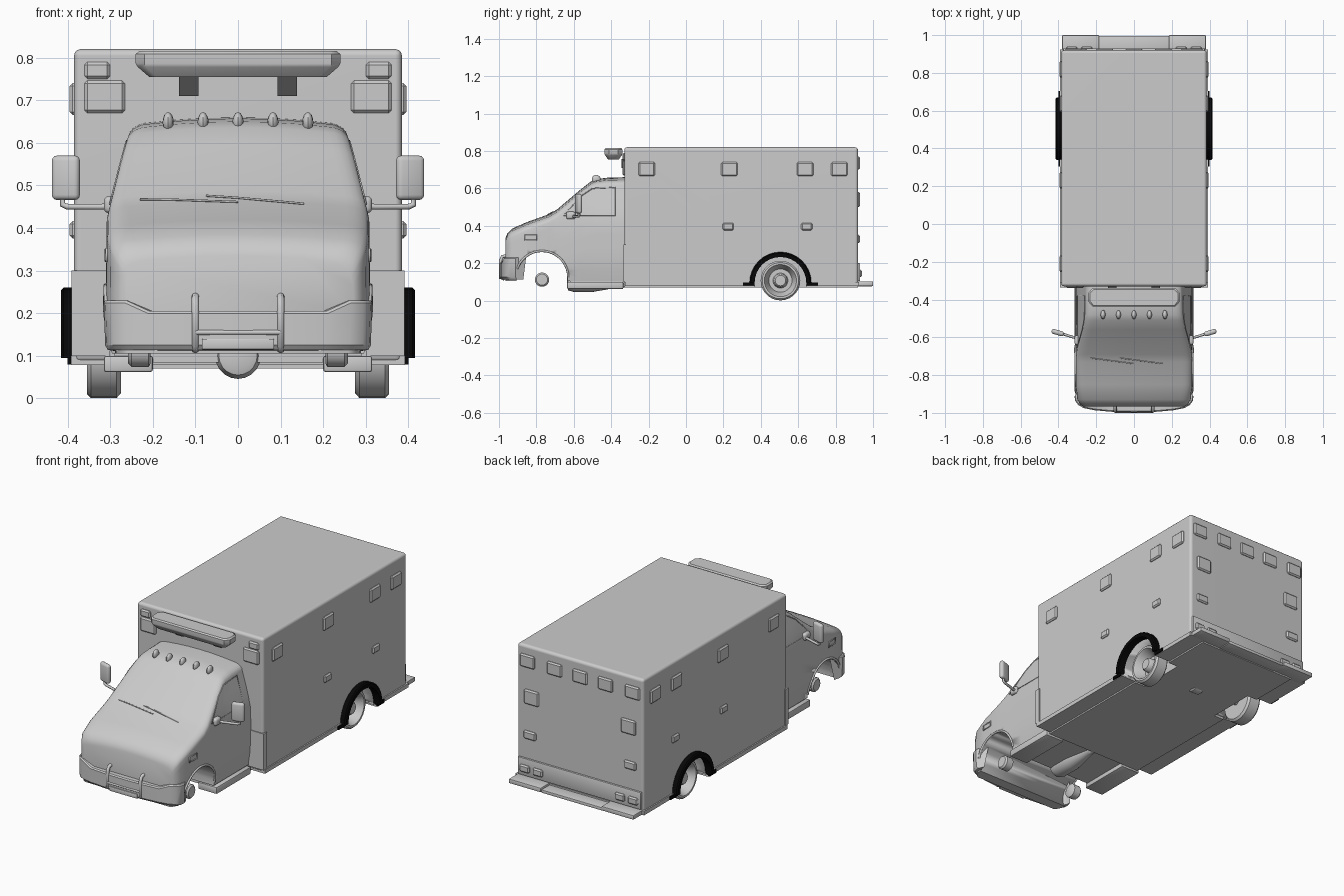
import bpy, bmesh, math
from mathutils import Vector

old = bpy.data.objects.get("Cube")
if old:
    bpy.data.objects.remove(old, do_unlink=True)


def material(name, v):
    m = bpy.data.materials.new(name)
    m.use_nodes = True
    m.diffuse_color = (v, v, v, 1)
    m.node_tree.nodes["Principled BSDF"].inputs["Base Color"].default_value = (v, v, v, 1)
    return m


GREY = material("body grey", 0.6)
DARK = material("bracket dark grey", 0.075)
BLACK = material("black rubber", 0.002)


def finish(bm, name, mat=GREY, smooth=True):
    bmesh.ops.recalc_face_normals(bm, faces=bm.faces)
    me = bpy.data.meshes.new(name)
    bm.to_mesh(me)
    bm.free()
    ob = bpy.data.objects.new(name, me)
    bpy.context.collection.objects.link(ob)
    me.materials.append(mat)
    if smooth:
        bpy.ops.object.select_all(action='DESELECT')
        ob.select_set(True)
        bpy.context.view_layer.objects.active = ob
        bpy.ops.object.shade_smooth_by_angle(angle=math.radians(35))
    return ob


def box(name, x, y, z, mat=GREY, bevel=0.0, seg=2):
    """Box from (min, max) ranges; one-segment bevels stay flat."""
    bm = bmesh.new()
    bmesh.ops.create_cube(bm, size=1)
    for v in bm.verts:
        for i, r in enumerate((x, y, z)):
            v.co[i] = r[0] if v.co[i] < 0 else r[1]
    if bevel:
        bmesh.ops.bevel(bm, geom=bm.edges[:], offset=bevel, segments=seg,
                        profile=0.5, affect='EDGES')
    return finish(bm, name, mat, bevel > 0 and seg > 1)


def loft(name, rings, mat=GREY):
    """Skin a list of equal-length closed point rings and cap the ends."""
    bm = bmesh.new()
    rows = [[bm.verts.new(p) for p in r] for r in rings]
    n = len(rows[0])
    for a, b in zip(rows, rows[1:]):
        for i in range(n):
            j = (i + 1) % n
            bm.faces.new((a[i], a[j], b[j], b[i]))
    bm.faces.new(rows[0])
    bm.faces.new(rows[-1])
    return finish(bm, name, mat)


def lathe_x(name, profile, y, z, n=28):
    """Revolve (x, radius) pairs round an axis along x."""
    return loft(name, [[(x, y + r * math.cos(i * math.tau / n), z + r * math.sin(i * math.tau / n))
                        for i in range(n)] for x, r in profile])


def tube(name, pts, r, cyclic=False):
    cu = bpy.data.curves.new(name, 'CURVE')
    cu.dimensions = '3D'
    cu.bevel_depth = r
    cu.bevel_resolution = 2
    cu.use_fill_caps = True
    sp = cu.splines.new('POLY')
    sp.points.add(len(pts) - 1)
    for p, c in zip(sp.points, pts):
        p.co = (*c, 1)
    sp.use_cyclic_u = cyclic
    cu.materials.append(GREY)
    ob = bpy.data.objects.new(name, cu)
    bpy.context.collection.objects.link(ob)


def cut(target, cutter):
    cutter.hide_render = True
    cutter.hide_viewport = True
    m = target.modifiers.new("opening", 'BOOLEAN')
    m.operation = 'DIFFERENCE'
    m.object = cutter
    m.solver = 'EXACT'


def interp(table, t):
    for (a, u), (b, v) in zip(table, table[1:]):
        if t <= b:
            return u + (v - u) * max(0, (t - a) / (b - a))
    return table[-1][1]


# Patient compartment with rails and corner guards
module = box("patient_box", (-.385, .385), (-.33, .92), (.085, .82), bevel=.016, seg=3)
base_rail = box("base_rail", (-.392, .392), (-.325, .925), (.078, .1))
box_floor = box("box_floor", (-.3, .3), (-.33, .92), (.07, .08))

# Cab: cross-sections along the length
ROOF = [(-.965, .335), (-.955, .36), (-.93, .385), (-.85, .42), (-.73, .463), (-.69, .487),
        (-.56, .597), (-.51, .636), (-.48, .65), (-.42, .657), (-.32, .66)]
SIDE = [(.1, .295), (.2, .311), (.42, .308), (.5, .29), (.6, .262), (.66, .24)]
NOSE = [(-.965, .87), (-.955, .92), (-.93, .965), (-.89, .99), (-.82, 1)]


def half_width(y, z):
    return interp(SIDE, z) * interp(NOSE, y)


def section(y):
    h = interp(ROOF, y)
    r = .045
    side = [(half_width(y, z), z) for z in (.105 + (h - r - .105) * k / 8 for k in range(9))]
    w = side[-1][0]
    arc = [(w - r * 1.2 * (1 - math.cos(a)), h - r + (r - .012) * math.sin(a))
           for a in (math.pi / 2 * k / 5 for k in range(1, 6))]
    wt = arc[-1][0]
    top = [(wt * f, h - .012 * f * f) for f in (.7, .35, 0)]
    half = side + arc + top
    return [(x, y, z) for x, z in half] + [(-x, y, z) for x, z in half[-2::-1]]


cab = loft("cab", [section(y) for y, _ in ROOF])
box("cab_floor", (-.29, .29), (-.62, -.32), (.085, .107))

# Wheel openings, arches, wheels
FY, RY, WZ = -.77, .505, .107
cut(cab, lathe_x("front_opening", [(-.45, .138), (.45, .138)], FY, .125))
for s, side in ((1, "left"), (-1, "right")):
    cutter = lathe_x(side + "_rear_opening", [(s * .24, .14), (s * .5, .14)], RY, .105)
    for part in (module, base_rail, box_floor):
        cut(part, cutter)

    lip = [(FY + .14 * math.cos(a), .125 + .14 * math.sin(a))
           for a in (math.pi * k / 20 for k in range(21))]
    tube(side + "_front_arch_lip", [(s * half_width(y, z), y, z) for y, z in lip], .006)

    arch = []
    for k in range(17):
        a = math.pi * k / 16
        c, d = math.cos(a), math.sin(a)
        arch.append([(s * x, RY + r * c, .095 + r * d)
                     for x, r in ((.375, .138), (.416, .138), (.416, .158), (.41, .165), (.375, .165))])
    loft(side + "_rear_fender", arch, BLACK)
    for e in (-1, 1):
        ends = sorted((RY + e * .138, RY + e * .2))
        box(side + "_fender_foot", sorted((s * .38, s * .4)), ends, (.08, .097), BLACK)

    # Deep-dish rear wheel with a raised hub
    lathe_x(side + "_rear_wheel", [(s * x, r) for x, r in (
        (.275, .065), (.275, .095), (.285, .106), (.345, .106), (.355, .097), (.355, .086), (.345, .08),
        (.295, .062), (.295, .04), (.335, .036), (.345, .028))], RY, WZ)
    lathe_x(side + "_front_hub", [(s * x, r) for x, r in (
        (.205, .03), (.21, .038), (.25, .038), (.258, .03))], FY, .112, 20)
    box(side + "_running_board", sorted((s * .2, s * .315)), (-.635, -.335), (.062, .1), bevel=.006)
    box(side + "_corner_guard", sorted((s * .3, s * .391)), (-.335, -.306), (.1, .3))

# Front bumper with raised ends and a guard
PLAN = [(0, -.985), (.12, -.982), (.21, -.974), (.265, -.963), (.295, -.947), (.311, -.925), (.315, -.9)]
PLAN = [(-x, y) for x, y in PLAN[:0:-1]] + PLAN
rings = []
for x, y in PLAN:
    top = .205 + .025 * min(1, max(0, (abs(x) - .21) / .055))
    rings.append([(x * .93, y + .03, .112), (x * .97, y - .004, .114), (x * .99, y - .012, .125),
                  (x, y - .012, top - .006), (x * .99, y - .006, top), (x * .88, y + .045, top)])
loft("front_bumper", rings)
for s in (-1, 1):
    x = s * .1
    tube("bumper_guard", [(x, -.96, .24), (x, -.982, .235), (x, -.991, .215), (x, -.991, .125), (x, -.97, .115)], .009)
tube("guard_bar", [(-.1, -.994, .155), (.1, -.994, .155)], .006)
box("bumper_plate", (-.085, .085), (-1, -.985), (.115, .14), bevel=.003)

# Window seals, lamp outlines and wipers
for s in (-1, 1):
    outline = [(-.655, .455), (-.56, .56), (-.5, .6), (-.38, .605), (-.38, .455)]
    tube("side_window_seal", [(s * half_width(y, z), y, z) for y, z in outline], .003, cyclic=True)
    tube("side_lamp_outline", [(s * half_width(y, z), y, z) for y, z in (
        (-.86, .323), (-.8, .323), (-.8, .35), (-.86, .35))], .004, cyclic=True)
for start in (-.23, -.075):
    path = [(start + .23 * t, -.71 - .03 * t) for t in (0, .3, .6, 1)]
    tube("wiper", [(x, y, interp(ROOF, y) - .012 * (x / .26) ** 2 + .002) for x, y in path], .0025)

# Roof marker lamps and light bar
for i in range(5):
    bm = bmesh.new()
    bmesh.ops.create_uvsphere(bm, u_segments=12, v_segments=8, radius=1)
    for v in bm.verts:
        v.co = Vector((v.co.x * .013, v.co.y * .024, v.co.z * .024)) + Vector(((i - 2) * .082, -.48, .648))
    finish(bm, "marker_lamp")
bar = [[(x * f, -.388 + d * g, z) for x, d in (
    (-.24, -.025), (-.22, -.048), (.22, -.048), (.24, -.025), (.24, .025), (.22, .048), (-.22, .048), (-.24, .025))]
    for f, g, z in ((.87, .6, .755), (.98, .95, .778), (1, 1, .786), (1, 1, .808), (.97, .88, .815))]
loft("light_bar", bar)
for s in (-1, 1):
    box("light_bar_bracket", sorted((s * .093, s * .138)), (-.345, -.325), (.71, .758), DARK)


# Warning lamps: chamfered blocks on the box walls
def lamp(name, axis, sign, face, u, z, w, h):
    r = [(u - w / 2, u + w / 2), sorted((face - sign * .012, face + sign * .01))]
    if axis == 0:
        r.reverse()
    box(name, *r, (z - h / 2, z + h / 2), bevel=.007, seg=1)


for s in (-1, 1):
    for y in (-.21, .232, .637, .82):
        lamp("side_lamp", 0, s, s * .385, y, .703, .088, .075)
    for y in (.225, .645):
        lamp("side_marker", 0, s, s * .385, y, .396, .06, .04)
    lamp("front_lamp", 1, -1, -.33, s * .313, .708, .095, .077)
    lamp("front_small_lamp", 1, -1, -.33, s * .33, .77, .06, .04)
    lamp("rear_mid_lamp", 1, 1, .92, s * .295, .54, .09, .08)
    lamp("rear_low_lamp", 1, 1, .92, s * .305, .33, .075, .045)
    for x in (.25, .33):
        lamp("rear_tail_lamp", 1, 1, .93, s * x, .145, .06, .04)
for x in (-.32, -.155, 0, .155, .32):
    lamp("rear_top_lamp", 1, 1, .92, x, .735, .09, .07)

# Rear kick panel and step
box("rear_kick_panel", (-.375, .375), (.91, .93), (.105, .2), bevel=.003)
for s in (-1, 1):
    box("rear_step_end", sorted((s * .185, s * .38)), (.9, 1), (.078, .102), bevel=.004)
box("rear_step_centre", (-.185, .185), (.9, .995), (.075, .092), bevel=.003)

# Door mirrors
for s in (-1, 1):
    m = box("mirror", (-.034, .034), (-.013, .013), (-.052, .052), bevel=.012, seg=3)
    m.location = (s * .404, -.575, .518)
    m.rotation_euler.z = s * .3
    tube("mirror_arm", [(s * x, y, z) for x, y, z in (
        (.285, -.605, .452), (.32, -.6, .45), (.4, -.575, .45), (.412, -.572, .455), (.412, -.572, .48))], .007)
    box("mirror_base", sorted((s * .28, s * .315)), (-.64, -.59), (.435, .475), bevel=.012, seg=3)

# Underbody: rear axle, gearbox, drive shaft
lathe_x("rear_axle", [(-.28, .018), (.28, .018)], RY, WZ, 12)
lathe_x("rear_differential", [(-.05, .02), (-.025, .045), (.025, .045), (.05, .02)], RY, WZ, 16)
loft("gearbox", [[(r * math.cos(i * math.tau / 20), y, .1 + r * math.sin(i * math.tau / 20)) for i in range(20)]
                 for y, r in ((-.635, .03), (-.63, .045), (-.6, .054), (-.5, .054), (-.42, .04), (-.34, .025))])
tube("drive_shaft", [(0, -.4, .085), (0, RY, .085)], .016)

# Even shading across the large box walls after the cuts
module.modifiers.new("even shading", 'WEIGHTED_NORMAL').keep_sharp = True
